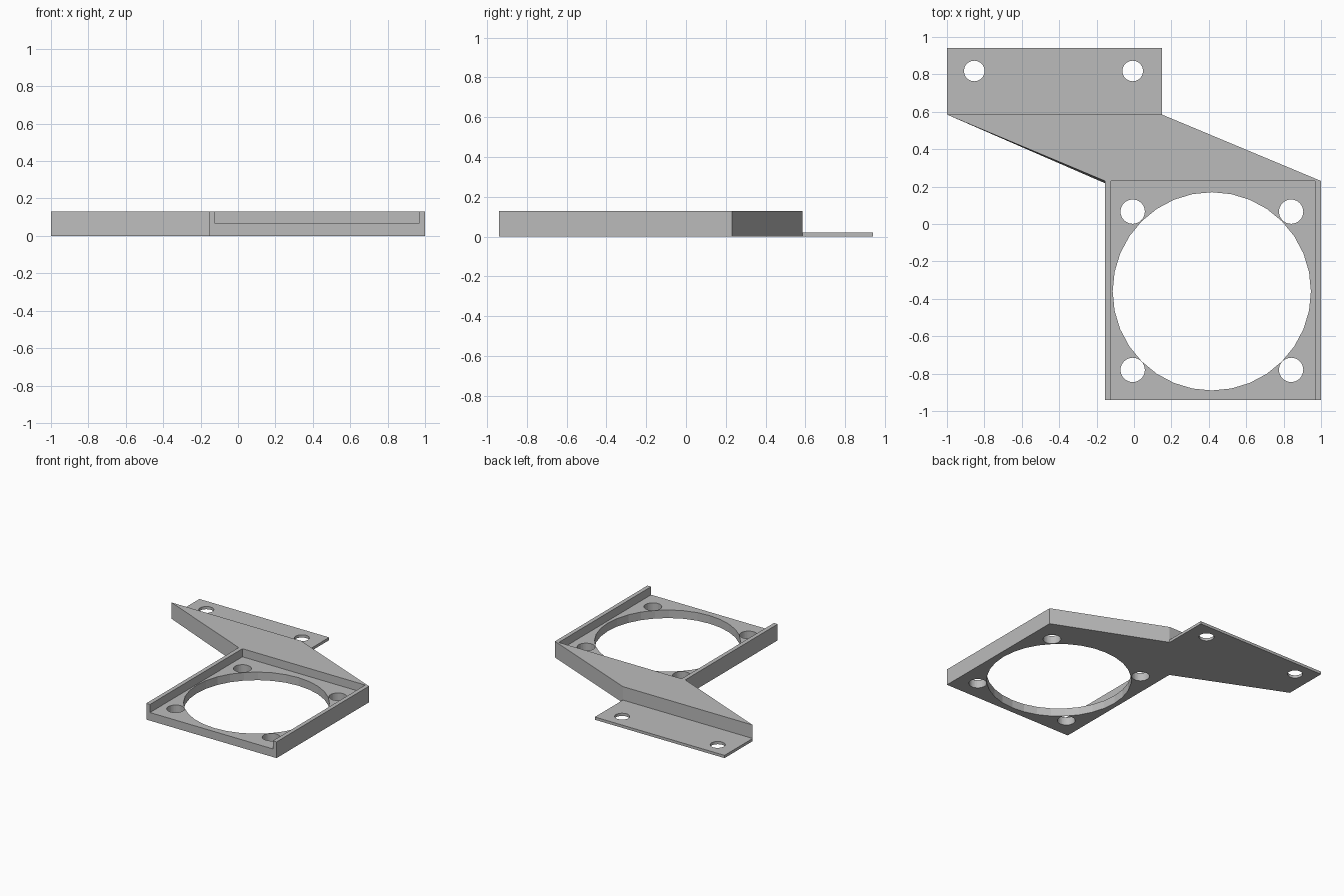
import bpy
import bmesh
from math import cos, sin, tau

default = bpy.data.objects.get("Cube")
if default:
    bpy.data.objects.remove(default, do_unlink=True)

grey = bpy.data.materials.new("light grey plastic")
grey.use_nodes = True
colour = (0.50, 0.50, 0.50, 1)
grey.diffuse_color = colour
grey.node_tree.nodes["Principled BSDF"].inputs["Base Color"].default_value = colour

LEFT, RIGHT, FRONT, BACK = -0.155, 1.0, -0.94, 0.23
HEIGHT, FLOOR, TAB = 0.13, 0.065, 0.022
WALL = 0.033
TAB_FRONT, TAB_RIGHT = 0.585, 0.15
LIP = 0.012


def prism(name, outline, z0, z1, top=None):
    """Solid between a bottom outline and an optional different top outline."""
    bm = bmesh.new()
    low = [bm.verts.new((x, y, z0)) for x, y in outline]
    high = [bm.verts.new((x, y, z1)) for x, y in (top or outline)]
    bm.faces.new(low[::-1])
    bm.faces.new(high)
    for i in range(len(low)):
        j = (i + 1) % len(low)
        bm.faces.new((low[i], low[j], high[j], high[i]))
    bmesh.ops.recalc_face_normals(bm, faces=bm.faces)
    mesh = bpy.data.meshes.new(name)
    bm.to_mesh(mesh)
    bm.free()
    mesh.materials.append(grey)
    obj = bpy.data.objects.new(name, mesh)
    bpy.context.collection.objects.link(obj)
    return obj


def rect(x0, x1, y0, y1):
    return [(x0, y0), (x1, y0), (x1, y1), (x0, y1)]


def circle(x, y, r, n):
    return [(x + r * cos(tau * i / n), y + r * sin(tau * i / n)) for i in range(n)]


def combine(target, tool, operation):
    """Apply one boolean and discard the tool."""
    mod = target.modifiers.new(operation.lower(), "BOOLEAN")
    mod.operation = operation
    mod.solver = "EXACT"
    mod.object = tool
    tool.hide_render = True
    bpy.context.view_layer.objects.active = target
    bpy.ops.object.modifier_apply(modifier=mod.name)
    bpy.data.objects.remove(tool, do_unlink=True)


# Square fan frame, with a channel open at the front
bracket = prism("fan_bracket", rect(LEFT, RIGHT, FRONT, BACK), 0, HEIGHT)
channel = rect(LEFT + WALL, RIGHT - WALL, FRONT - 0.1, BACK)

# Slanted arm; its lower left edge reaches slightly further forward
arm_top = [(LEFT, BACK), (RIGHT, BACK), (TAB_RIGHT, TAB_FRONT), (-1, TAB_FRONT)]
arm_base = [(LEFT, BACK - LIP)] + arm_top[1:]
arm_base[1] = (RIGHT, BACK)
combine(bracket, prism("arm", arm_base, 0, HEIGHT, arm_top), "UNION")

# Thin mounting tab
tab = prism("mounting_tab", rect(-1, TAB_RIGHT, TAB_FRONT, 0.94), 0, TAB)
combine(bracket, tab, "UNION")

# Channel, airflow opening and screw holes
combine(bracket, prism("channel_cutter", channel, FLOOR, 0.3), "DIFFERENCE")
holes = [(0.416, -0.36, 0.53, 32)]
holes += [(x, y, 0.065, 32) for x in (-0.007, 0.84) for y in (-0.78, 0.066)]
holes += [(x, 0.818, 0.055, 32) for x in (-0.854, -0.007)]
for hole in holes:
    combine(bracket, prism("hole_cutter", circle(*hole), -0.1, 0.3), "DIFFERENCE")
